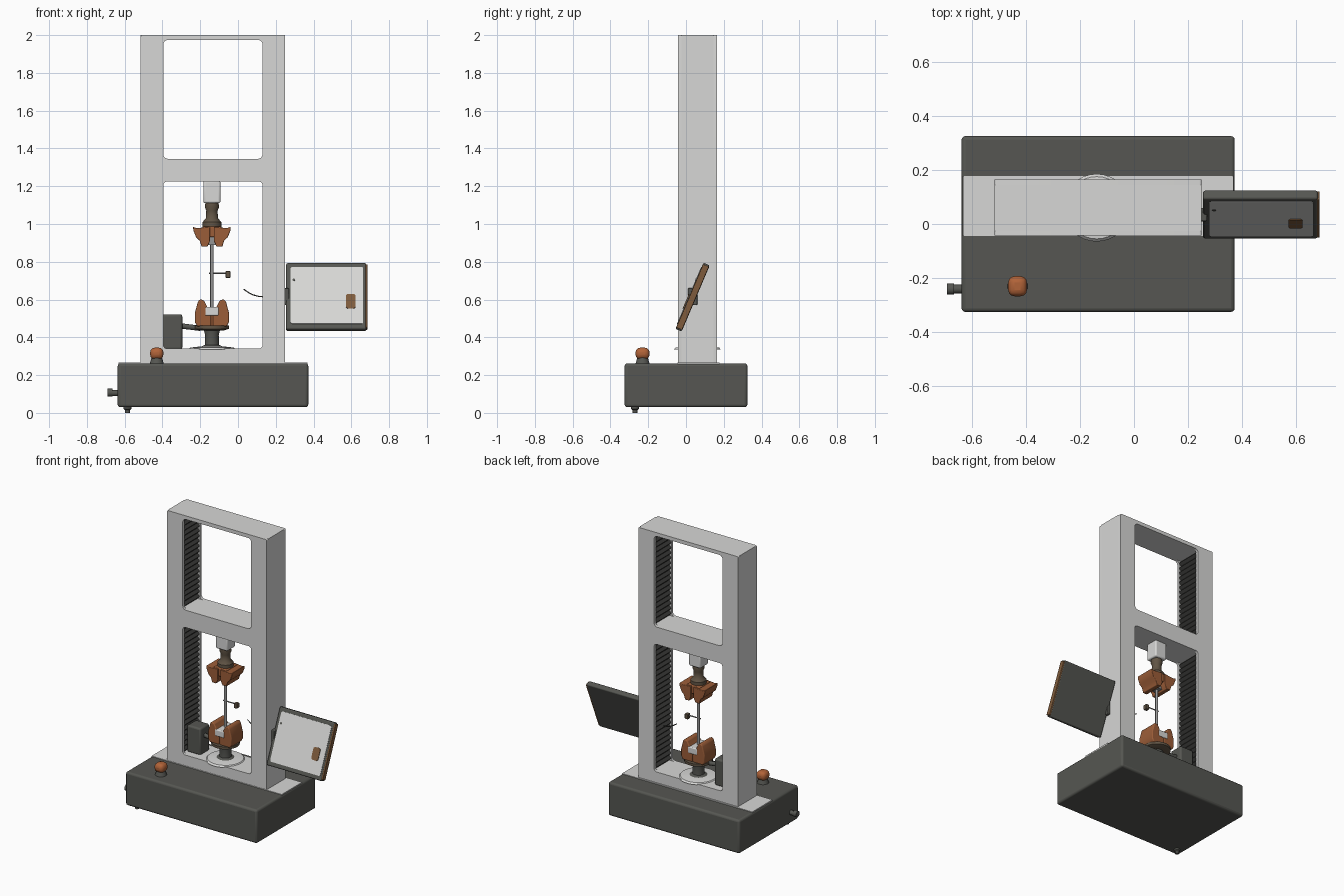
import bpy, bmesh, math
from mathutils import Vector, Matrix

if "Cube" in bpy.data.objects:
    bpy.data.objects.remove(bpy.data.objects["Cube"])


def material(name, rgb):
    m = bpy.data.materials.new(name)
    m.diffuse_color = (*rgb, 1)
    m.use_nodes = True
    m.node_tree.nodes["Principled BSDF"].inputs["Base Color"].default_value = m.diffuse_color
    return m


LIGHT = material("light_grey", (0.68, 0.68, 0.67))
DARK = material("charcoal", (0.092, 0.094, 0.084))
BLACK = material("bellows_black", (0.045, 0.045, 0.042))
ORANGE = material("orange", (0.44, 0.125, 0.04))
RUST = material("rust_orange", (0.33, 0.11, 0.04))
BROWN = material("brown", (0.21, 0.105, 0.045))
NECK = material("grey_brown", (0.12, 0.09, 0.06))
STEEL = material("steel", (0.3, 0.3, 0.3))


def finish(name, bm, mat, bevel=0.0):
    bmesh.ops.recalc_face_normals(bm, faces=bm.faces)
    me = bpy.data.meshes.new(name)
    bm.to_mesh(me)
    bm.free()
    me.materials.append(mat)
    ob = bpy.data.objects.new(name, me)
    bpy.context.collection.objects.link(ob)
    if bevel:
        mod = ob.modifiers.new("bevel", 'BEVEL')
        mod.width, mod.segments = bevel, 3
    bpy.ops.object.select_all(action='DESELECT')
    bpy.context.view_layer.objects.active = ob
    ob.select_set(True)
    bpy.ops.object.shade_smooth_by_angle(angle=math.radians(40))
    return ob


def box(name, x, y, z, mat, bevel=0.0):
    """Box from (low, high) ranges."""
    bm = bmesh.new()
    bmesh.ops.create_cube(bm, size=1)
    for v in bm.verts:
        v.co = [(r[0] + r[1]) / 2 + c * (r[1] - r[0]) for r, c in zip((x, y, z), v.co)]
    return finish(name, bm, mat, bevel)


def prism(name, pts, y, mat, bevel=0.0):
    """Profile in x-z pulled along y."""
    bm = bmesh.new()
    f = bm.faces.new([bm.verts.new((px, y[0], pz)) for px, pz in pts])
    ext = bmesh.ops.extrude_face_region(bm, geom=[f])['geom']
    bmesh.ops.translate(bm, vec=(0, y[1] - y[0], 0),
                        verts=[g for g in ext if isinstance(g, bmesh.types.BMVert)])
    return finish(name, bm, mat, bevel)


def lathe(name, profile, x, y, mat, seg=32):
    """(radius, z) profile turned about a vertical axis."""
    bm = bmesh.new()
    rings = [[bm.verts.new((x + r * math.cos(a), y + r * math.sin(a), z))
              for a in [2 * math.pi * i / seg for i in range(seg)]] for r, z in profile]
    for lo, hi in zip(rings, rings[1:]):
        for i in range(seg):
            bm.faces.new((lo[i], lo[(i + 1) % seg], hi[(i + 1) % seg], hi[i]))
    bm.faces.new(rings[0])
    bm.faces.new(rings[-1])
    return finish(name, bm, mat)


def rod(name, a, b, r, mat):
    a, b = Vector(a), Vector(b)
    bm = bmesh.new()
    rot = (b - a).to_track_quat('Z', 'Y').to_matrix().to_4x4()
    bmesh.ops.create_cone(bm, cap_ends=True, segments=16, radius1=r, radius2=r,
                          depth=(b - a).length, matrix=Matrix.Translation((a + b) / 2) @ rot)
    return finish(name, bm, mat)


def round_rect(x, z, r, n=6):
    pts = []
    for k, (cx, cz) in enumerate(((x[1] - r, z[1] - r), (x[0] + r, z[1] - r),
                                  (x[0] + r, z[0] + r), (x[1] - r, z[0] + r))):
        for i in range(n + 1):
            a = math.pi / 2 * (k + i / n)
            pts.append((cx + r * math.cos(a), cz + r * math.sin(a)))
    return pts


def frame_plate(name, y):
    """Plate with two rounded openings."""
    cu = bpy.data.curves.new(name, 'CURVE')
    cu.dimensions, cu.fill_mode = '2D', 'BOTH'
    cu.extrude = (y[1] - y[0]) / 2
    for x, z, r in ((FX, (0.26, 2.0), 0.008), (OX, LOWER, 0.02), (OX, UPPER, 0.025)):
        pts = round_rect(x, z, r)
        s = cu.splines.new('POLY')
        s.points.add(len(pts) - 1)
        for p, (px, pz) in zip(s.points, pts):
            p.co = (px, pz, 0, 1)
        s.use_cyclic_u = True
    cu.materials.append(LIGHT)
    ob = bpy.data.objects.new(name, cu)
    ob.location.y = sum(y) / 2
    ob.rotation_euler.x = math.pi / 2
    bpy.context.collection.objects.link(ob)
    bpy.ops.object.select_all(action='DESELECT')
    bpy.context.view_layer.objects.active = ob
    ob.select_set(True)
    bpy.ops.object.convert(target='MESH')


# base with light strip, foot and side plug
box("base", (-0.637, 0.372), (-0.325, 0.325), (0.03, 0.262), DARK, 0.014)
box("base_top_strip", (-0.632, 0.367), (-0.045, 0.177), (0.255, 0.266), LIGHT)
lathe("foot", [(0.012, 0.0), (0.012, 0.015), (0.02, 0.02), (0.02, 0.035)], -0.585, -0.27, DARK)
rod("side_plug", (-0.63, -0.24, 0.105), (-0.67, -0.24, 0.105), 0.016, DARK)
rod("side_plug_cap", (-0.665, -0.24, 0.107), (-0.69, -0.24, 0.107), 0.021, DARK)

# stop button
lathe("button_collar", [(0.04, 0.255), (0.034, 0.27), (0.026, 0.30)], -0.43, -0.23, DARK)
box("stop_button", (-0.465, -0.395), (-0.267, -0.193), (0.284, 0.345), ORANGE, 0.024)

# load frame: front and back plates around a core
FX, OX = (-0.515, 0.25), (-0.395, 0.13)
LOWER, UPPER = (0.34, 1.225), (1.345, 1.975)
frame_plate("frame_front", (-0.042, -0.025))
frame_plate("frame_back", (0.145, 0.165))
CORE = (-0.025, 0.145)
box("left_column", (-0.515, -0.415), CORE, (0.26, 2.0), LIGHT)
box("right_column", (0.15, 0.25), CORE, (0.26, 2.0), LIGHT)
for name, z in (("lower_sill", (0.26, 0.34)), ("crosshead", (1.225, 1.345)), ("top_bar", (1.975, 2.0))):
    box(name, (-0.415, 0.15), CORE, z, LIGHT)

# pleated bellows inside both columns
for side, wall, d in (("left", -0.415, 1), ("right", 0.15, -1)):
    for part, (z0, z1) in (("lower", LOWER), ("upper", UPPER)):
        n = 2 * round((z1 - z0) / 0.036)
        pts = [(wall - d * 0.004, z0)]
        pts += [(wall + d * (0.02 if i % 2 else 0.004), z0 + (z1 - z0) * i / n) for i in range(n + 1)]
        pts.append((wall - d * 0.004, z1))
        prism(f"{side}_{part}_bellows", pts, CORE, BLACK)

# upper grip
CX, CY = -0.138, 0.06
box("load_cell", (CX - 0.045, CX + 0.045), (CY - 0.045, CY + 0.045), (1.11, 1.23), LIGHT, 0.01)
lathe("upper_neck", [(0.05, 0.985), (0.05, 1.01), (0.032, 1.03), (0.03, 1.07), (0.038, 1.09), (0.034, 1.115)],
      CX, CY, NECK)
box("upper_grip_bridge", (CX - 0.05, CX + 0.05), (CY - 0.06, CY + 0.06), (0.93, 0.988), RUST, 0.006)
box("upper_grip_insert", (CX - 0.03, CX + 0.03), (CY - 0.03, CY + 0.03), (0.89, 0.94), STEEL)
for side, s in (("left", -1), ("right", 1)):
    prof = [(0.01, 0.985), (0.08, 0.978), (0.10, 0.985), (0.098, 0.965), (0.084, 0.93),
            (0.065, 0.912), (0.055, 0.88), (0.024, 0.88), (0.01, 0.91)]
    prism(f"upper_{side}_jaw", [(CX + s * x, z) for x, z in prof], (CY - 0.07, CY + 0.07), RUST, 0.004)

# lower grip
lathe("pedestal", [(0.11, 0.335), (0.06, 0.35), (0.038, 0.36), (0.036, 0.41), (0.045, 0.45)], CX, CY, DARK)
lathe("pedestal_flange", [(0.125, 0.335), (0.115, 0.346), (0.06, 0.352)], CX, CY, LIGHT)
lathe("grip_plate", [(0.06, 0.435), (0.09, 0.445), (0.09, 0.462)], CX, CY, NECK)
box("lower_grip_insert", (CX - 0.036, CX + 0.036), (CY - 0.068, CY + 0.068), (0.515, 0.56), LIGHT, 0.006)
box("lower_grip_bridge", (CX - 0.05, CX + 0.05), (CY - 0.06, CY + 0.06), (0.455, 0.52), RUST, 0.004)
for side, s in (("left", -1), ("right", 1)):
    prof = [(0.005, 0.458), (0.078, 0.458), (0.09, 0.48), (0.09, 0.53), (0.074, 0.59),
            (0.062, 0.602), (0.042, 0.595), (0.022, 0.555), (0.005, 0.535)]
    prism(f"lower_{side}_jaw", [(CX + s * x, z) for x, z in prof], (CY - 0.065, CY + 0.065), RUST, 0.006)

# specimen and strain clip
rod("specimen", (CX, CY, 0.53), (CX, CY, 0.91), 0.009, STEEL)
rod("clip_arm", (CX - 0.015, CY, 0.74), (-0.06, CY, 0.74), 0.004, STEEL)
box("clip_body", (-0.066, -0.04), (CY - 0.014, CY + 0.014), (0.715, 0.75), NECK, 0.004)
wire = [(0.03 + 0.1 * t, CY, 0.615 + 0.04 * (1 - t) ** 2) for t in (0, 0.25, 0.5, 0.75, 1)]
for i, (a, b) in enumerate(zip(wire, wire[1:])):
    rod(f"clip_wire_{i}", a, b, 0.003, DARK)

# side actuator next to the left column
box("actuator_box", (-0.40, -0.295), (CY - 0.05, CY + 0.05), (0.335, 0.522), DARK, 0.012)
rod("actuator_arm", (-0.30, CY, 0.46), (-0.20, CY, 0.448), 0.014, DARK)

# tilted control panel, built upright about its centre
tilt = Matrix.Translation((0.471, 0.035, 0.613)) @ Matrix.Rotation(math.radians(-23), 4, 'X')
screen = round_rect((-0.193, 0.192), (-0.162, 0.165), 0.012)
panel = [
    box("panel_case", (-0.216, 0.208), (-0.018, 0.018), (-0.19, 0.19), DARK, 0.008),
    box("panel_edge", (0.202, 0.215), (-0.017, 0.017), (-0.182, 0.182), BROWN, 0.004),
    prism("panel_screen", screen, (-0.021, -0.015), LIGHT),
    prism("panel_key", round_rect((0.1, 0.152), (-0.075, 0.008), 0.014), (-0.025, -0.019), BROWN),
    rod("panel_lamp", (-0.175, -0.023, 0.09), (-0.175, -0.018, 0.09), 0.007, DARK),
]
for ob in panel:
    ob.matrix_world = tilt
box("panel_hinge", (0.24, 0.27), (0.01, 0.06), (0.57, 0.66), DARK, 0.005)
